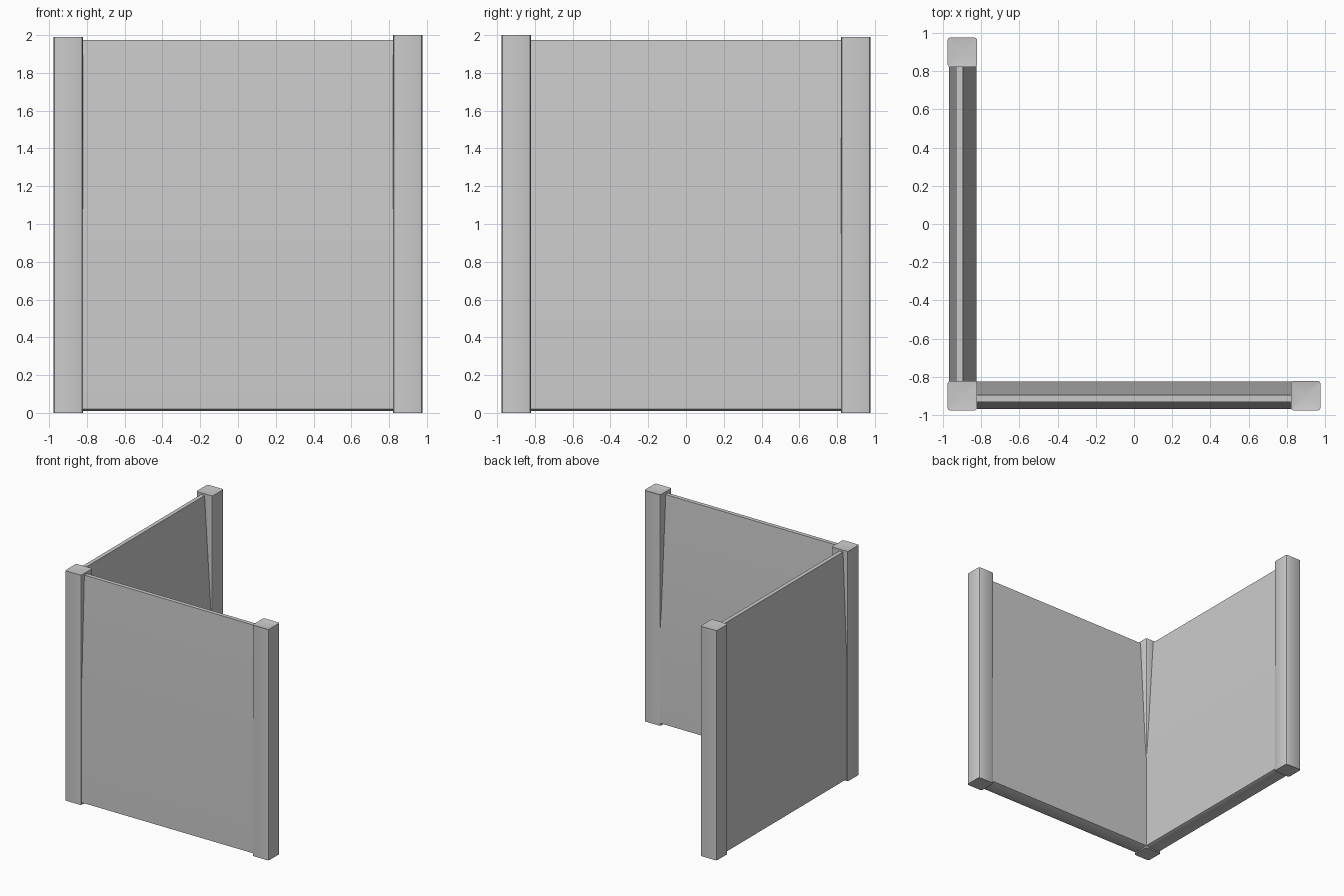
import bpy, bmesh, math
from mathutils import Matrix

if "Cube" in bpy.data.objects:
    bpy.data.objects.remove(bpy.data.objects["Cube"])


def finish(bm, name):
    bmesh.ops.recalc_face_normals(bm, faces=bm.faces)
    me = bpy.data.meshes.new(name)
    bm.to_mesh(me)
    bm.free()
    ob = bpy.data.objects.new(name, me)
    bpy.context.collection.objects.link(ob)
    bpy.ops.object.select_all(action='DESELECT')
    bpy.context.view_layer.objects.active = ob
    ob.select_set(True)
    bpy.ops.object.shade_smooth_by_angle(angle=math.radians(35))
    return ob


# Square post with softened upright edges and a slightly sunken cap
def post(name, x, y, top):
    bm = bmesh.new()
    bmesh.ops.create_cube(bm, size=1)
    bmesh.ops.scale(bm, vec=(0.155, 0.155, top), verts=bm.verts)
    bmesh.ops.translate(bm, vec=(x, y, top / 2), verts=bm.verts)
    upright = [e for e in bm.edges if abs(e.verts[0].co.z - e.verts[1].co.z) > 1]
    bmesh.ops.bevel(bm, geom=upright, offset=0.014, segments=2, profile=0.5, affect='EDGES')
    cap = max(bm.faces, key=lambda f: f.calc_center_median().z)
    centre = bmesh.ops.poke(bm, faces=[cap])['verts'][0]
    centre.co.z = 1.98
    return finish(bm, name)


# Panel section (across, height): thick below, tapering to a thin top edge
SECTION = [(-0.968, 0.02), (-0.968, 1.0), (-0.93, 1.975), (-0.895, 1.975),
           (-0.825, 0.85), (-0.825, 0.02), (-0.85, 0.01), (-0.945, 0.01)]


def panel(name, along_y):
    bm = bmesh.new()
    rings = [[bm.verts.new((end, a, z)) for a, z in SECTION] for end in (-0.85, 0.85)]
    n = len(SECTION)
    for i in range(n):
        j = (i + 1) % n
        bm.faces.new((rings[0][i], rings[0][j], rings[1][j], rings[1][i]))
    for r in rings:
        bm.faces.new(r)
    if along_y:  # swap x and y for the side panel
        bm.transform(Matrix(((0, 1, 0, 0), (1, 0, 0, 0), (0, 0, 1, 0), (0, 0, 0, 1))))
    return finish(bm, name)


post("corner_post", -0.898, -0.898, 1.99)
post("right_post", 0.898, -0.898, 2.0)
post("back_post", -0.898, 0.898, 1.99)
panel("front_panel", False)
panel("side_panel", True)
